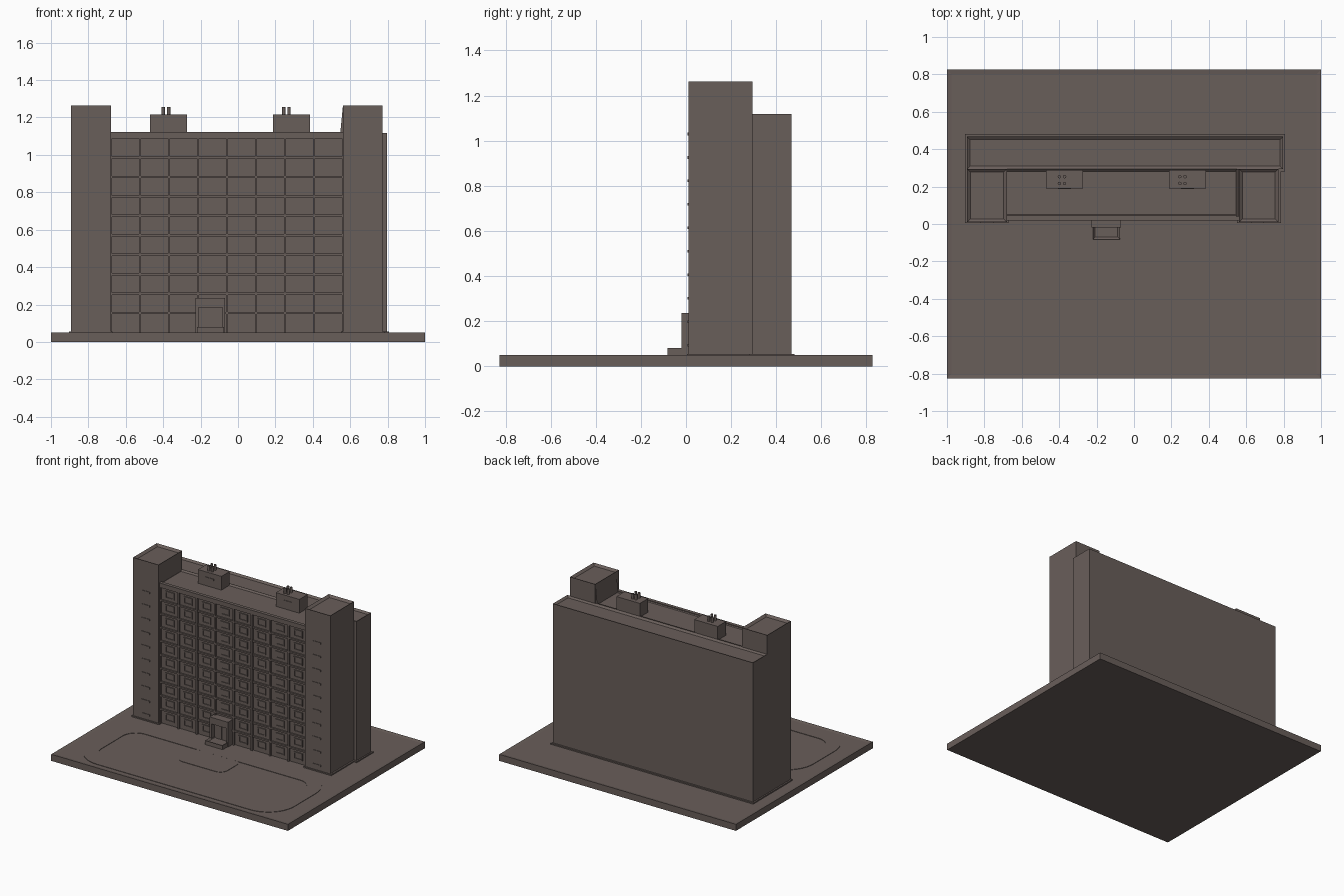
import bpy, bmesh, math
from mathutils import Matrix, Vector

if "Cube" in bpy.data.objects:
    bpy.data.objects.remove(bpy.data.objects["Cube"])

mat = bpy.data.materials.new("warm_grey_concrete")
mat.diffuse_color = (0.141, 0.112, 0.102, 1)
mat.use_nodes = True
mat.node_tree.nodes["Principled BSDF"].inputs["Base Color"].default_value = mat.diffuse_color


def finish(name, bm):
    bmesh.ops.recalc_face_normals(bm, faces=bm.faces)
    me = bpy.data.meshes.new(name)
    bm.to_mesh(me)
    bm.free()
    me.materials.append(mat)
    ob = bpy.data.objects.new(name, me)
    bpy.context.collection.objects.link(ob)
    return ob


def add_box(bm, x0, x1, y0, y1, z0, z1):
    m = Matrix.Translation(((x0 + x1) / 2, (y0 + y1) / 2, (z0 + z1) / 2)) @ \
        Matrix.Diagonal((x1 - x0, y1 - y0, z1 - z0, 1))
    bmesh.ops.create_cube(bm, size=1, matrix=m)


def boxes(name, items):
    bm = bmesh.new()
    for b in items:
        add_box(bm, *b)
    return finish(name, bm)


def tray(name, bounds, rim, depth):
    """Box whose top is sunk inside a raised rim."""
    bm = bmesh.new()
    add_box(bm, *bounds)
    bm.normal_update()
    top = max(bm.faces, key=lambda f: f.calc_center_median().z)
    bmesh.ops.inset_region(bm, faces=[top], thickness=rim, use_even_offset=True)
    bmesh.ops.translate(bm, verts=top.verts, vec=(0, 0, -depth))
    return finish(name, bm)


def rounded(x0, x1, y0, y1, r, n=10):
    pts = []
    for k, (cx, cy) in enumerate([(x1 - r, y1 - r), (x0 + r, y1 - r),
                                  (x0 + r, y0 + r), (x1 - r, y0 + r)]):
        for i in range(n + 1):
            a = math.pi / 2 * (k + i / n)
            pts.append((cx + r * math.cos(a), cy + r * math.sin(a)))
    return pts


# Ground slab with kerb
tray("ground_slab", (-1, 1, -0.826, 0.826, 0, 0.05), 0.025, 0.004)

# Looping driveway
bm = bmesh.new()
rings = []
for pts in (rounded(-0.87, 0.866, -0.775, -0.075, 0.22),
            rounded(-0.77, 0.76, -0.66, -0.18, 0.11)):
    rings.append([[bm.verts.new((x, y, z)) for x, y in pts] for z in (0.044, 0.049)])
n = len(rings[0][0])
for i in range(n):
    j = (i + 1) % n
    (ol, oh), (il, ih) = rings
    for a, b in ((oh, ih), (ol, oh), (il, ih), (ol, il)):
        bm.faces.new((a[i], a[j], b[j], b[i]))
finish("driveway", bm)

# Forecourt notched into the lawn
bm = bmesh.new()
bm.faces.new([bm.verts.new((x, y, 0.0488)) for x, y in
              rounded(-0.25, 0.15, -0.40, -0.17, 0.06, 5)])
ext = bmesh.ops.extrude_face_region(bm, geom=bm.faces[:])
bmesh.ops.translate(bm, vec=(0, 0, -0.005),
                    verts=[v for v in ext["geom"] if isinstance(v, bmesh.types.BMVert)])
finish("forecourt", bm)

# Footing under the building
boxes("footing", [(-0.904, 0.807, 0.28, 0.48, 0.04, 0.055),
                  (-0.904, -0.67, 0.005, 0.3, 0.04, 0.055),
                  (0.55, 0.785, 0.005, 0.3, 0.04, 0.055)])

# Main volumes
tray("rear_block", (-0.893, 0.797, 0.293, 0.467, 0.04, 1.118), 0.016, 0.012)
tray("front_block", (-0.69, 0.57, 0.04, 0.293, 0.04, 1.122), 0.012, 0.012)
tray("left_tower", (-0.893, -0.679, 0.01, 0.295, 0.04, 1.263), 0.018, 0.015)
tray("right_tower", (0.561, 0.773, 0.01, 0.295, 0.04, 1.263), 0.018, 0.015)

# Sloping inner cheek of the right tower
bm = bmesh.new()
tri = [bm.verts.new(p) for p in ((0.545, 0.04, 1.10), (0.565, 0.04, 1.10), (0.561, 0.04, 1.262))]
back = [bm.verts.new(v.co + Vector((0, 0.253, 0))) for v in tri]
bm.faces.new(tri)
bm.faces.new(back)
for i in range(3):
    j = (i + 1) % 3
    bm.faces.new((tri[i], tri[j], back[j], back[i]))
finish("tower_cheek", bm)

# Facade grid: mullions, floor bands and cornice
X0, X1, Z0, FH = -0.679, 0.561, 0.05, 0.104
CW = (X1 - X0) / 8
boxes("facade_mullions", [(X0 + CW * i - 0.006, X0 + CW * i + 0.006, 0.025, 0.045, 0.04, 1.10)
                          for i in range(9)])
boxes("floor_bands", [(X0, X1, 0.028, 0.045, Z0 + FH * i - 0.006, Z0 + FH * i + 0.006)
                      for i in range(1, 10)])
boxes("cornice", [(X0, X1, 0.02, 0.046, 1.088, 1.122)])

# Window frames in every bay
frames, panes = [], []
for i in range(8):
    cx = X0 + CW * (i + 0.5)
    for k in range(10):
        if i == 3 and k < 2:
            continue  # entrance bay
        b = Z0 + FH * k + 0.026
        t, w = b + 0.054, 0.036
        frames += [(cx - w, cx + w, 0.033, 0.042, t - 0.008, t),
                   (cx - w, cx + w, 0.033, 0.042, b, b + 0.008),
                   (cx - w, cx - w + 0.008, 0.033, 0.042, b, t),
                   (cx + w - 0.008, cx + w, 0.033, 0.042, b, t)]
        panes.append((cx - w, cx + w, 0.038, 0.042, b, t))
boxes("window_frames", frames)
boxes("window_panes", panes)

# Slit windows on the towers
boxes("tower_slits", [(cx - 0.035, cx + 0.035, 0.006, 0.012, z - 0.006, z + 0.006)
                      for cx in (-0.785, 0.66)
                      for z in (Z0 + FH * (k + 0.42) for k in range(10))])

# Entrance portal and doorstep
boxes("entrance_portal", [(-0.226, -0.212, -0.02, 0.045, 0.04, 0.235),
                          (-0.084, -0.07, -0.02, 0.045, 0.04, 0.235),
                          (-0.226, -0.07, -0.02, 0.045, 0.185, 0.235),
                          (-0.226, -0.07, 0.02, 0.045, 0.04, 0.235)])
boxes("entrance_door", [(-0.195, -0.15, 0.014, 0.022, 0.06, 0.17),
                        (-0.146, -0.101, 0.014, 0.022, 0.06, 0.17)])
tray("doorstep", (-0.22, -0.075, -0.082, 0.03, 0.04, 0.08), 0.012, 0.012)

# Roof plant rooms with vent pipes
for side, cx in (("left", -0.372), ("right", 0.286)):
    boxes(side + "_plant_room", [(cx - 0.099, cx + 0.099, 0.19, 0.29, 1.10, 1.215),
                                 (cx - 0.035, cx + 0.035, 0.186, 0.192, 1.165, 1.177)])
    bm = bmesh.new()
    px = cx - 0.013 if side == "left" else cx - 0.027
    for dx in (-0.014, 0.014):
        for dy in (-0.018, 0.018):
            bmesh.ops.create_cone(bm, cap_ends=True, segments=12, radius1=0.009, radius2=0.009,
                                  depth=0.05, matrix=Matrix.Translation((px + dx, 0.235 + dy, 1.23)))
    finish(side + "_vent_pipes", bm)
